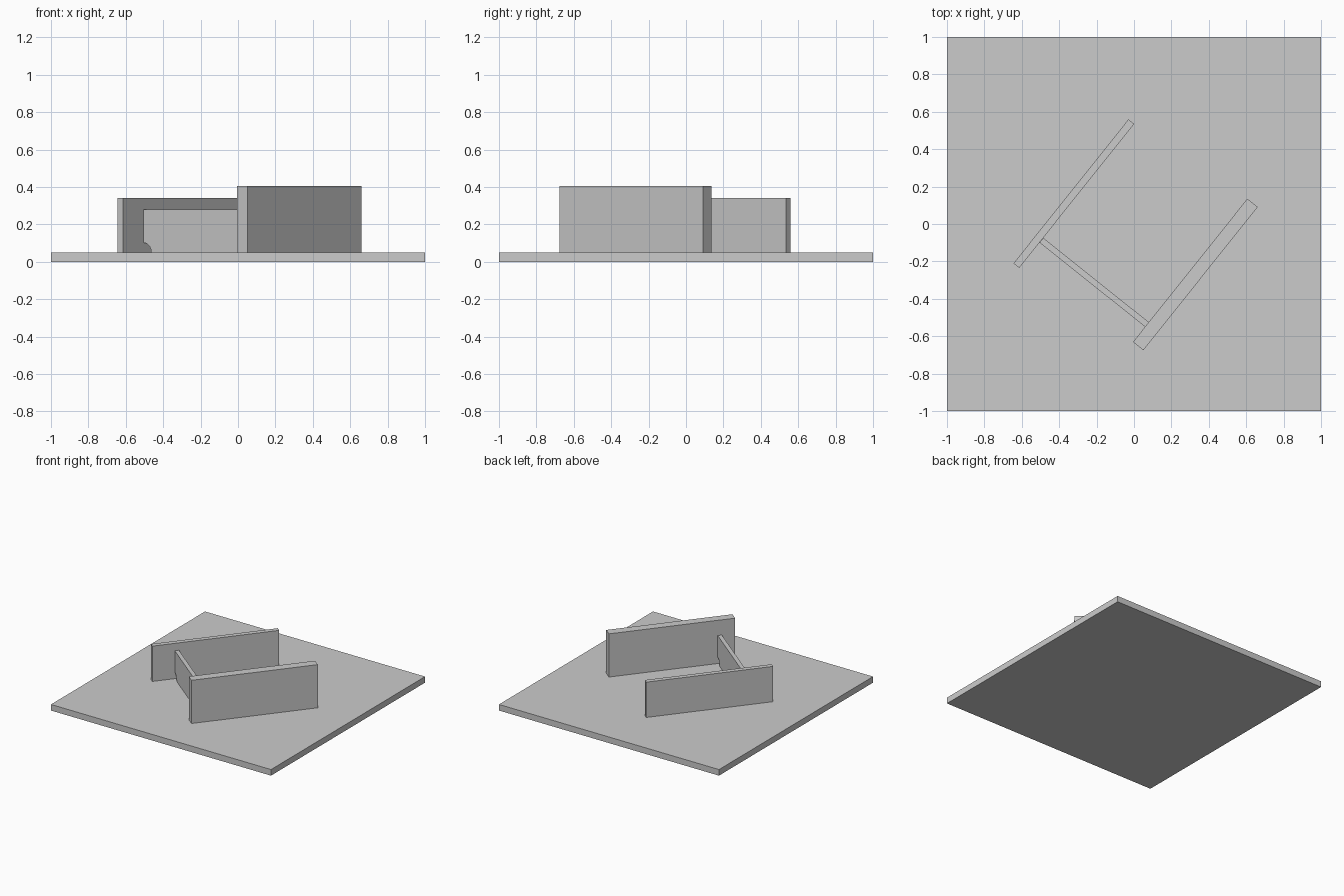
import bpy, bmesh, math
from mathutils import Matrix

default = bpy.data.objects.get("Cube")
if default:
    bpy.data.objects.remove(default, do_unlink=True)

# One plain grey for everything
grey = bpy.data.materials.new("light_grey")
grey.use_nodes = True
colour = (0.6, 0.6, 0.6, 1)
grey.diffuse_color = colour
grey.node_tree.nodes["Principled BSDF"].inputs["Base Color"].default_value = colour

BASE_TOP = 0.05
ANGLE = math.radians(51.4)


def add_object(name, bm):
    bmesh.ops.recalc_face_normals(bm, faces=bm.faces)
    mesh = bpy.data.meshes.new(name)
    bm.to_mesh(mesh)
    bm.free()
    mesh.materials.append(grey)
    obj = bpy.data.objects.new(name, mesh)
    bpy.context.collection.objects.link(obj)
    return obj


def box(name, size, x, y, bottom, turn=0):
    bm = bmesh.new()
    bmesh.ops.create_cube(bm, size=1, matrix=Matrix.Diagonal((*size, 1)))
    obj = add_object(name, bm)
    obj.location = (x, y, bottom + size[2] / 2)
    obj.rotation_euler.z = turn
    return obj


def notched_panel(name, length, thick, height, radius, x, y, turn):
    # Upright panel with a quarter-round notch in each lower corner
    half = length / 2
    steps = 8
    arc = [(radius * math.cos(a), radius * math.sin(a))
           for a in (math.pi / 2 * i / steps for i in range(steps + 1))]
    outline = [(half - u, v) for u, v in arc] + [(half, height), (-half, height)]
    outline += [(u - half, v) for u, v in reversed(arc)]
    bm = bmesh.new()
    face = bm.faces.new([bm.verts.new((u, -thick / 2, v)) for u, v in outline])
    new = bmesh.ops.extrude_face_region(bm, geom=[face])["geom"]
    moved = [g for g in new if isinstance(g, bmesh.types.BMVert)]
    bmesh.ops.translate(bm, verts=moved, vec=(0, thick, 0))
    obj = add_object(name, bm)
    obj.location = (x, y, BASE_TOP)
    obj.rotation_euler.z = turn
    return obj


# Square ground slab
box("base_slab", (2, 2, BASE_TOP), 0, 0, 0)

# Two parallel walls
box("thick_wall", (0.98, 0.071, 0.355), 0.328, -0.27, BASE_TOP, ANGLE)
box("thin_wall", (0.985, 0.039, 0.29), -0.322, 0.162, BASE_TOP, ANGLE)

# Cross wall joining them at right angles
notched_panel("cross_wall", 0.722, 0.032, 0.23, 0.052,
              -0.2125, -0.3125, ANGLE - math.pi / 2)
